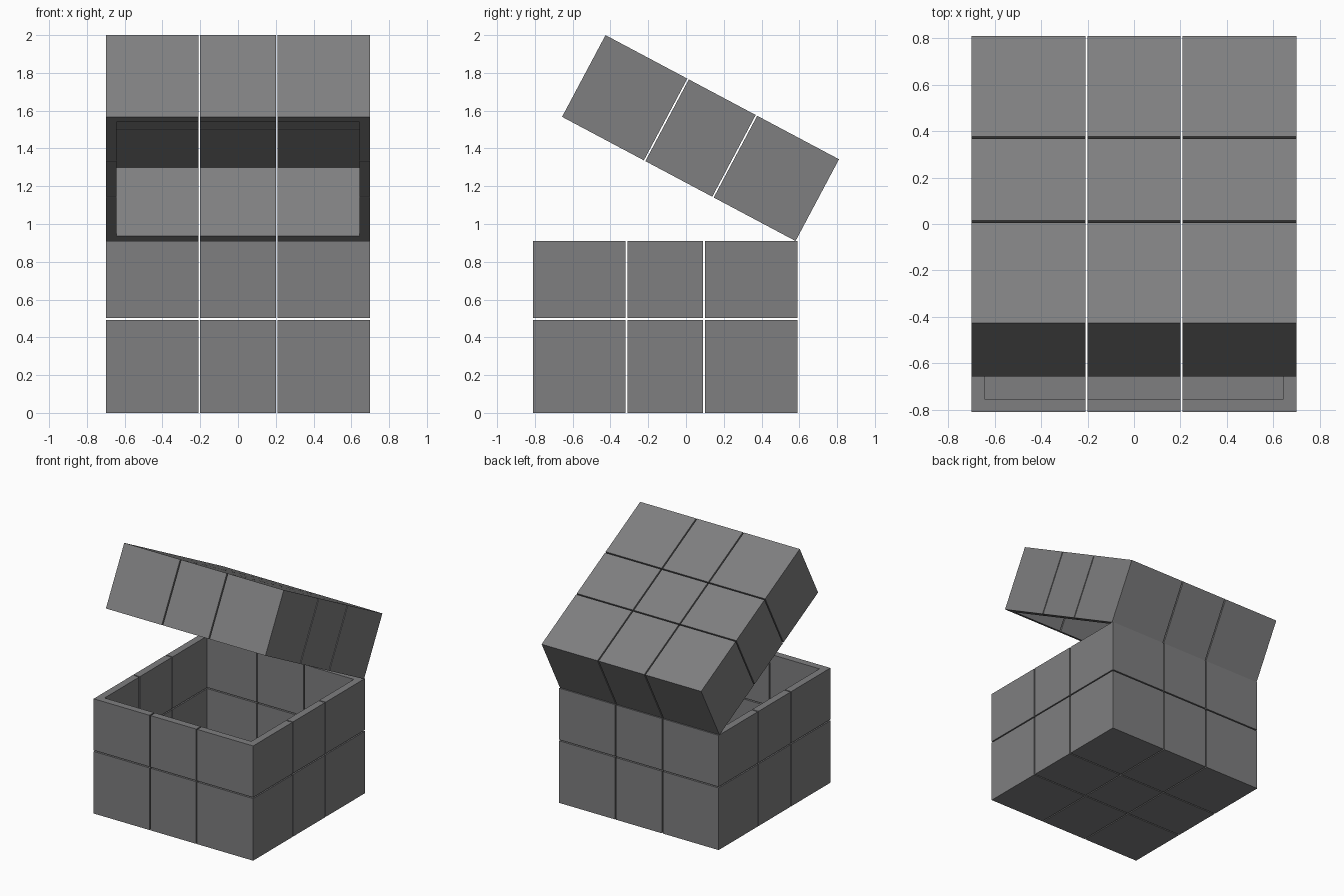
import bpy, bmesh, math
from mathutils import Matrix, Vector

if "Cube" in bpy.data.objects:
    bpy.data.objects.remove(bpy.data.objects["Cube"])

WIDTH, WALL, GAP, CUT = 1.40, 0.08, 0.009, 0.205
BODY_H, LID_H, OPEN = 0.91, 0.49, math.radians(-28)

grey = bpy.data.materials.new("plain grey")
grey.diffuse_color = (0.21, 0.21, 0.215, 1)
grey.use_nodes = True
grey.node_tree.nodes["Principled BSDF"].inputs["Base Color"].default_value = grey.diffuse_color


def open_shell(height):
    """Square thick-walled tray, open at the top, standing on z = 0."""
    bm = bmesh.new()
    bmesh.ops.create_cube(bm, size=1, matrix=Matrix.Translation((0, 0, height / 2))
                          @ Matrix.Diagonal((WIDTH, WIDTH, height, 1)))
    top = max(bm.faces, key=lambda f: f.calc_center_median().z)
    bmesh.ops.inset_region(bm, faces=[top], thickness=WALL)
    floor = bmesh.ops.extrude_discrete_faces(bm, faces=[top])["faces"][0]
    bmesh.ops.translate(bm, verts=floor.verts, vec=(0, 0, WALL - height))
    return bm


def clip(bm, axis, position, side):
    """Cut away everything beyond a plane and cap the cut."""
    co, no = Vector((0, 0, 0)), Vector((0, 0, 0))
    co[axis], no[axis] = position, side
    bmesh.ops.bisect_plane(bm, geom=bm.verts[:] + bm.edges[:] + bm.faces[:],
                           plane_co=co, plane_no=no, clear_outer=True)
    edges = [e for e in bm.edges if e.is_boundary]
    if edges:
        bmesh.ops.holes_fill(bm, edges=edges, sides=0)


def tiles(name, height, z_cuts, matrix):
    """Slice a shell into separate blocks with thin gaps between them."""
    cuts = ([-CUT, CUT], [-CUT, CUT], z_cuts)
    for i in range(3):
        for j in range(3):
            for k in range(len(z_cuts) + 1):
                bm = open_shell(height)
                for axis, n in enumerate((i, j, k)):
                    if n > 0:
                        clip(bm, axis, cuts[axis][n - 1] + GAP / 2, -1)
                    if n < len(cuts[axis]):
                        clip(bm, axis, cuts[axis][n] - GAP / 2, 1)
                if bm.faces:
                    bmesh.ops.recalc_face_normals(bm, faces=bm.faces[:])
                    mesh = bpy.data.meshes.new(name)
                    bm.to_mesh(mesh)
                    mesh.materials.append(grey)
                    ob = bpy.data.objects.new(f"{name}_{i}_{j}_{k}", mesh)
                    ob.matrix_world = matrix
                    bpy.context.collection.objects.link(ob)
                bm.free()


# Box body: two layers of blocks
tiles("body_block", BODY_H, [0.497], Matrix.Translation((0, -0.11, 0)))

# Lid: one upturned layer, tipped open about the back edge
hinge = Matrix.Translation((0, 0.58, BODY_H)) @ Matrix.Rotation(OPEN, 4, 'X')
flip = Matrix.Translation((0, -WIDTH / 2, LID_H)) @ Matrix.Rotation(math.pi, 4, 'X')
tiles("lid_block", LID_H, [], hinge @ flip)
